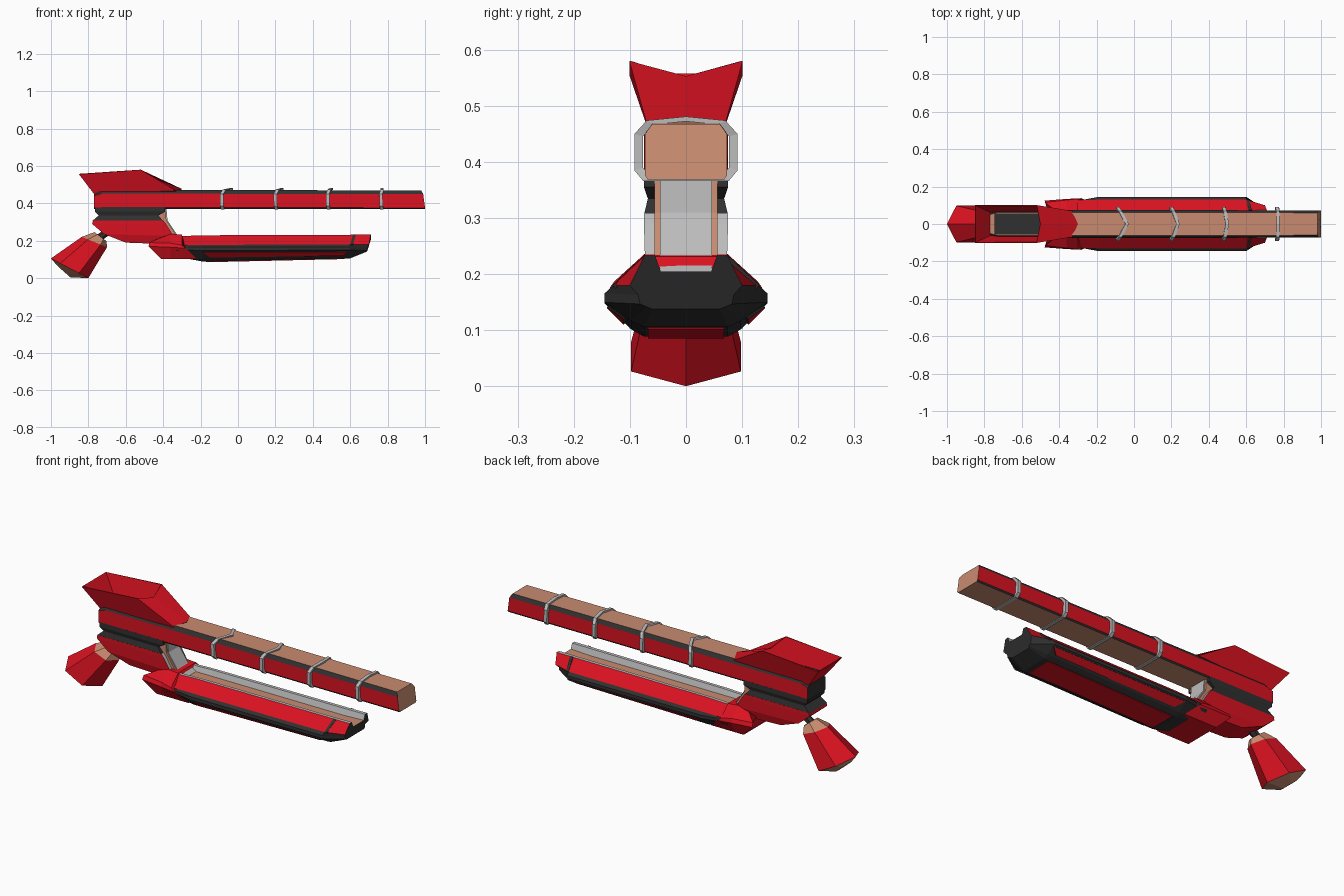
import bpy, bmesh, math

if "Cube" in bpy.data.objects:
    bpy.data.objects.remove(bpy.data.objects["Cube"])

COL = {'red': (.70, .006, .015, 1), 'dark': (.03, .03, .03, 1),
       'tan': (.58, .26, .16, 1), 'grey': (.5, .5, .5, 1)}
MATS = {}
for k, c in COL.items():
    MATS[k] = bpy.data.materials.new(k)
    MATS[k].diffuse_color = c
KEYS = list(COL)


def loft(name, rings, cols, caps=None, closed=False):
    """Skin a list of point rings; cols = colour per ring edge, or per span if nested."""
    me = bpy.data.meshes.new(name)
    ob = bpy.data.objects.new(name, me)
    bpy.context.collection.objects.link(ob)
    for k in KEYS:
        me.materials.append(MATS[k])
    bm = bmesh.new()
    vs = [[bm.verts.new(p) for p in r] for r in rings]
    n, m = len(rings[0]), len(rings)
    for i in range(m if closed else m - 1):
        a, b = vs[i], vs[(i + 1) % m]
        for j in range(n):
            c = cols if isinstance(cols, str) else cols[i] if isinstance(cols[0], list) is False and len(cols) != n else cols[j]
            f = bm.faces.new((a[j], a[(j + 1) % n], b[(j + 1) % n], b[j]))
            f.material_index = KEYS.index(c)
    if caps:
        for r, c in zip((vs[0], vs[-1]), caps):
            bm.faces.new(r).material_index = KEYS.index(c)
    bmesh.ops.recalc_face_normals(bm, faces=bm.faces)
    bm.to_mesh(me)
    bm.free()
    return ob


def sym(half):
    """Half section (top to bottom) to full ring mirrored in y."""
    return list(half) + [(x, -y, z) for x, y, z in reversed(half)]


def symcol(half, bottom, top):
    return half + [bottom] + half[::-1] + [top]


def at(x, pts):
    return [(x, y, z) for y, z in pts]


def rect(x0, x1, y, z0, z1):
    return [(x0, -y, z0), (x1, -y, z1), (x1, y, z1), (x0, y, z0)]


# Barrel with dark top chamfers, red sides, tan top and underside
bar = [(.062, .474), (.075, .452), (.075, .378), (.07, .371)]
tip = [(.98, .06, .468), (.99, .073, .45), (1, .073, .376), (1, .068, .369)]
loft('barrel', [sym(at(-.77, [(.05, .455), (.075, .44), (.075, .378), (.07, .371)])),
                sym(at(-.73, bar)), sym(tip)],
     symcol(['dark', 'red', 'dark'], 'tan', 'tan'), ('dark', 'tan'))

# Chevron clamps around the barrel
for i, (x, c) in enumerate([(-.082, .045), (.205, .03), (.485, .013), (.77, 0)]):
    half = [(0, .481, c), (.07, .474, c * .2), (.092, .45, -.006), (.092, .385, -.004), (.076, .366, 0)]
    path = half + [(-y, z, d) for y, z, d in reversed(half[1:])]
    rings = []
    for y, z, d in path:
        iy, iz = y * .83, .42 + (z - .42) * .86
        rings.append([(x + d - .009, y, z), (x + d + .009, y, z),
                      (x + d + .009, iy, iz), (x + d - .009, iy, iz)])
    loft('barrel_clamp_%d' % (i + 1), rings, 'grey', closed=True)

# Open flared hopper on top
base = [(-.30, 0, .477), (-.33, .07, .468), (-.77, .065, .45), (-.77, -.065, .45), (-.33, -.07, .468)]
rim = [(-.50, 0, .553), (-.52, .101, .58), (-.85, .101, .555), (-.85, -.101, .555), (-.52, -.101, .58)]
hop = loft('hopper', [base, rim], 'red')
sol = hop.modifiers.new('thickness', 'SOLIDIFY')
sol.thickness = .005
loft('hopper_floor', [rect(-.745, -.4, .055, .465, .465), rect(-.745, -.4, .055, .477, .477)],
     'dark', ('dark', 'dark'))

# Dark waisted receiver under the barrel
loft('receiver', [rect(-.765, -.39, .075, .38, .38), rect(-.765, -.39, .075, .355, .355),
                  rect(-.745, -.425, .068, .335, .335), rect(-.78, -.40, .075, .305, .305)],
     ['dark'] * 4, ('dark', 'dark'))

# Red lower body, front faces grey
loft('lower_body', [rect(-.775, -.40, .075, .308, .308), rect(-.78, -.385, .075, .29, .29),
                    rect(-.715, -.345, .073, .235, .225), rect(-.60, -.34, .06, .19, .18)],
     ['red', 'grey', 'red', 'red'], ('dark', 'red'))

# Sloped feed throat: tan frame with grey plate
for name, w, o, c in (('throat_frame', .056, .012, 'tan'), ('throat_plate', .046, .018, 'grey')):
    loft(name, [rect(-.45, -.40 + o, w, .37, .37), rect(-.45, -.395 + o, w, .31, .31),
                rect(-.45, -.345 + o, w, .235, .235), rect(-.45, -.29 + o, w, .195, .195)],
         c, (c, c))

# Red collar joining body and fore-end
loft('fore_collar', [
    sym([(-.42, .07, .215), (-.475, .115, .19), (-.478, .125, .17), (-.41, .10, .103)]),
    sym([(-.36, .074, .236), (-.36, .128, .187), (-.36, .134, .165), (-.36, .10, .103)]),
    sym([(-.30, .076, .232), (-.30, .135, .177), (-.28, .138, .160), (-.22, .10, .103)])],
    'red', ('red', 'red'))

# Fore-end trough: tan channel, grey rails, red flanks, dark keel
xs_full = [(.045, .2), (.055, .229), (.072, .229), (.13, .178), (.145, .166), (.145, .148), (.098, .102), (.075, .089)]
back = [(.045, .2), (.055, .226), (.072, .226), (.128, .176), (.13, .166), (.13, .15), (.085, .106), (.07, .104)]
mid = [(.045, .2), (.055, .232), (.073, .232), (.13, .18), (.145, .166), (.145, .150), (.098, .117), (.075, .106)]
end = [(.71, .045, .205), (.71, .055, .233), (.71, .074, .233), (.70, .10, .18), (.69, .085, .163),
       (.69, .082, .147), (.69, .07, .142), (.68, .06, .138)]
loft('fore_end', [sym(at(-.33, back)), sym(at(-.27, back)), sym(at(-.19, xs_full)),
                  sym(at(.60, mid)), sym(end)],
     symcol(['grey', 'grey', 'red', 'dark', 'dark', 'dark', 'dark'], 'dark', 'tan'), ('red', 'dark'))

# Red inset panels on the keel sides and underside
for s, side in ((-1, 'right'), (1, 'left')):
    quad = lambda x0, x1, o, d: [(x0, s * (.138 + o), .143 - o), (x0 + .04, s * (.108 + o), .113 - o),
                                 (x1 - .04, s * (.108 + o), .122 - o), (x1, s * (.138 + o), .144 - o)]
    loft('keel_panel_' + side, [quad(-.19, .60, -.008, 0), quad(-.19, .60, .003, 0)], 'dark', ('dark', 'red'))
    # dark seam near the red tip
    loft('tip_seam_' + side, [[(.615, s * .074, .234), (.63, s * .074, .234), (.615, s * .131, .180), (.60, s * .132, .180)],
                              [(.615, s * .07, .22), (.63, s * .07, .22), (.615, s * .12, .17), (.60, s * .12, .17)]],
         'dark', ('dark', 'dark'))
loft('keel_bottom_panel', [rect(-.17, .57, .068, .095, .111), rect(-.17, .57, .068, .085, .102)],
     'red', ('red', 'red'))


# Rear bulb handle: six-sided rings around a bent axis lying in the xz plane
def hexring(cx, cz, ux, uz, r):
    L = math.hypot(ux, uz)
    return [(cx + r * math.cos(a) * ux / L, r * math.sin(a), cz + r * math.cos(a) * uz / L)
            for a in (i * math.pi / 3 for i in range(6))]


neck = hexring(-.735, .222, .8, -.6, .04)
shoulder = hexring(-.768, .193, .926, -.377, .073)
wide = hexring(-.90, .053, .885, -.465, .113)
cap = hexring(-.93, .034, .75, -.66, .045)
loft('handle_neck', [neck, shoulder], 'tan', ('tan', 'tan'))
loft('handle_bulb', [shoulder, wide], 'red')
loft('handle_cap', [wide, cap], 'tan', ('red', 'tan'))
loft('handle_stem', [hexring(-.74, .218, .7, -.7, .02), hexring(-.665, .27, .7, -.7, .02)],
     'dark', ('dark', 'dark'))

for m in bpy.data.materials:
    if m.users and not m.is_grease_pencil:
        m.use_nodes = True
        m.node_tree.nodes["Principled BSDF"].inputs["Base Color"].default_value = m.diffuse_color
